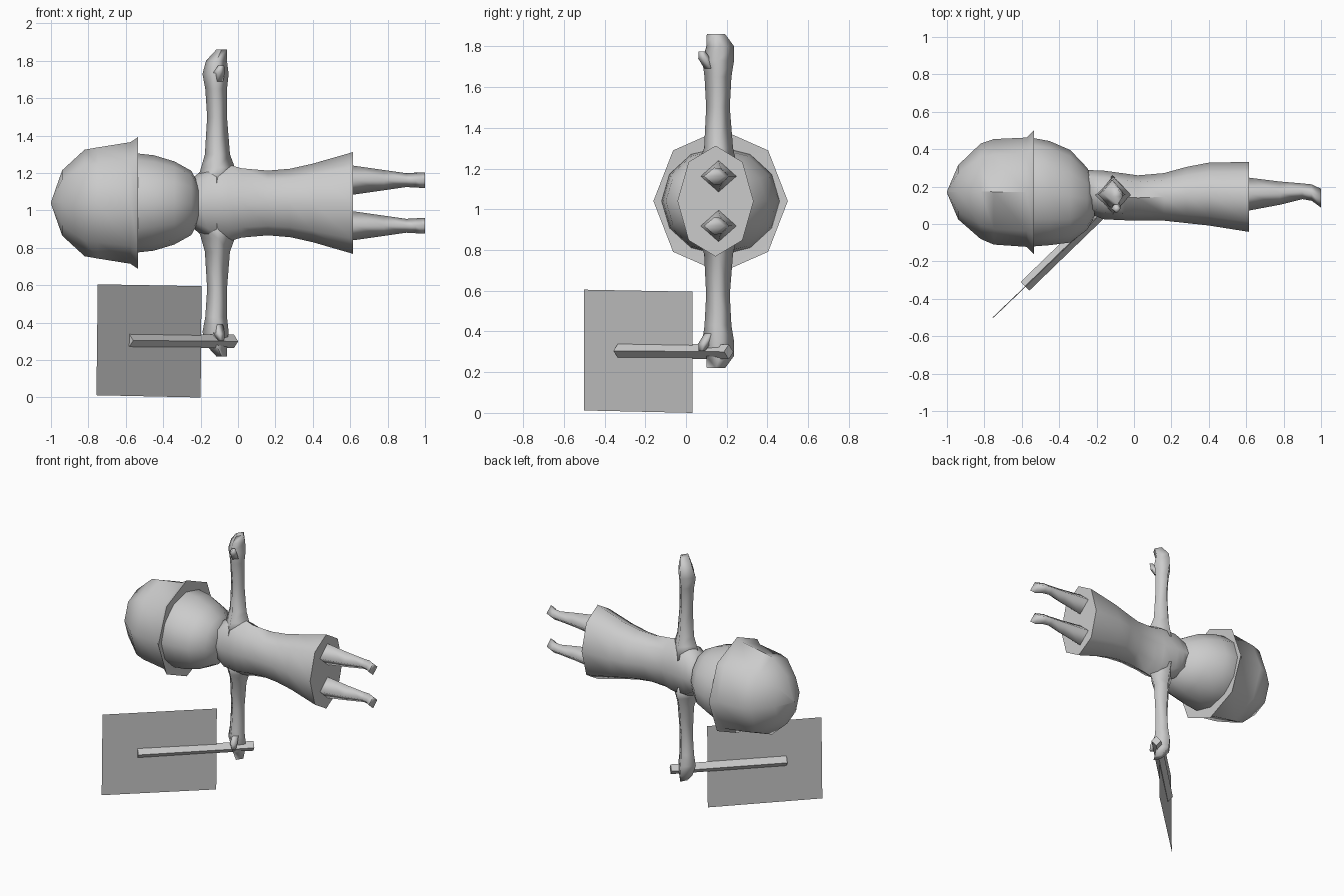
import bpy, bmesh, math
from mathutils import Vector

grey = bpy.data.materials.new("plain_grey")
grey.diffuse_color = (0.6, 0.6, 0.6, 1)

CY, CZ = 0.16, 1.04  # body axis


def finish(name, bm, angle):
    bmesh.ops.recalc_face_normals(bm, faces=bm.faces)
    me = bpy.data.meshes.new(name)
    bm.to_mesh(me)
    bm.free()
    me.materials.append(grey)
    ob = bpy.data.objects.new(name, me)
    bpy.context.collection.objects.link(ob)
    bpy.ops.object.select_all(action='DESELECT')
    ob.select_set(True)
    bpy.context.view_layer.objects.active = ob
    if angle:
        bpy.ops.object.shade_smooth_by_angle(angle=math.radians(angle))
    return ob


def loft(name, rings, u, v, sides=8, angle=60):
    """Skin rings of (centre, radius along u, radius along v), corners on the axes."""
    bm = bmesh.new()
    u, v = Vector(u), Vector(v)
    loops = []
    for c, ru, rv in rings:
        ts = [2 * math.pi * i / sides for i in range(sides)]
        loops.append([bm.verts.new(Vector(c) + u * ru * math.cos(t) + v * rv * math.sin(t)) for t in ts])
    for a, b in zip(loops, loops[1:]):
        for i in range(sides):
            j = (i + 1) % sides
            bm.faces.new((a[i], a[j], b[j], b[i]))
    bm.faces.new(loops[0])
    bm.faces.new(loops[-1])
    return finish(name, bm, angle)


def along_x(name, rows, sides=8, cz=CZ, angle=60):
    """Rows of (x, centre y, y radius, z radius)."""
    return loft(name, [((x, cy, cz), ry, rz) for x, cy, ry, rz in rows],
                (0, 1, 0), (0, 0, 1), sides, angle)


# Flared hood over the crown
along_x("hood", [
    (-1.0, 0.17, 0.004, 0.004), (-0.94, 0.17, 0.145, 0.175), (-0.82, 0.175, 0.255, 0.285),
    (-0.75, 0.172, 0.282, 0.297), (-0.575, 0.17, 0.292, 0.325),
    (-0.535, 0.17, 0.33, 0.352), (-0.54, 0.17, 0.27, 0.25)], angle=45)

# Rounded head
along_x("head", [
    (-0.60, 0.17, 0.27, 0.26), (-0.54, 0.17, 0.29, 0.265), (-0.45, 0.165, 0.278, 0.255),
    (-0.34, 0.148, 0.247, 0.222), (-0.25, 0.135, 0.165, 0.172), (-0.21, 0.13, 0.09, 0.10)], sides=12)

# Body and flared skirt
along_x("body", [
    (-0.27, 0.17, 0.12, 0.11), (-0.21, 0.165, 0.122, 0.16), (-0.16, 0.155, 0.13, 0.195),
    (-0.05, 0.145, 0.125, 0.205), (0.02, 0.14, 0.12, 0.185), (0.16, 0.145, 0.127, 0.173),
    (0.28, 0.155, 0.15, 0.183), (0.40, 0.16, 0.168, 0.21), (0.615, 0.145, 0.187, 0.272)])

# Tapered legs with small bent feet, and mirrored arms
for side, s in (("upper", 1), ("lower", -1)):
    along_x(side + "_leg", [
        (0.55, 0.16, 0.095, 0.083), (0.62, 0.16, 0.087, 0.077), (0.78, 0.165, 0.062, 0.054),
        (0.90, 0.175, 0.042, 0.037), (0.95, 0.168, 0.044, 0.04), (1.0, 0.138, 0.05, 0.042)],
        sides=4, cz=CZ + s * 0.122, angle=100)

    arm = [(-0.115, 0.155, 0.10, 0.11, 0.105), (-0.107, 0.155, 0.19, 0.09, 0.092),
           (-0.11, 0.16, 0.26, 0.067, 0.071), (-0.112, 0.157, 0.46, 0.053, 0.058),
           (-0.117, 0.157, 0.61, 0.058, 0.066), (-0.12, 0.158, 0.69, 0.07, 0.078),
           (-0.115, 0.168, 0.76, 0.056, 0.068), (-0.088, 0.147, 0.82, 0.028, 0.045)]
    loft(side + "_arm", [((x, y, CZ + s * h), rx, ry) for x, y, h, rx, ry in arm],
         (1, 0, 0), (0, 1, 0), 4, 100)
    thumb = [(-0.11, 0.12, 0.65, 0.03), (-0.10, 0.09, 0.70, 0.03), (-0.09, 0.078, 0.735, 0.016)]
    loft(side + "_thumb", [((x, y, CZ + s * h), r, r) for x, y, h, r in thumb],
         (1, 0, 0), (0, 1, 0), 4, 100)

# Square-section flag pole held in the lower hand
d = 0.70711
loft("flag_pole", [((-0.583, -0.333, 0.305), 0.033, 0.036), ((-0.022, 0.21, 0.30), 0.033, 0.036)],
     (d, -d, 0), (0, 0, 1), 4, 0)

# Thin flag sheet
bm = bmesh.new()
bm.faces.new([bm.verts.new(p) for p in (
    (-0.757, -0.50, 0.012), (-0.20, 0.033, 0.0), (-0.195, 0.033, 0.595), (-0.75, -0.50, 0.605))])
finish("flag", bm, 0)
